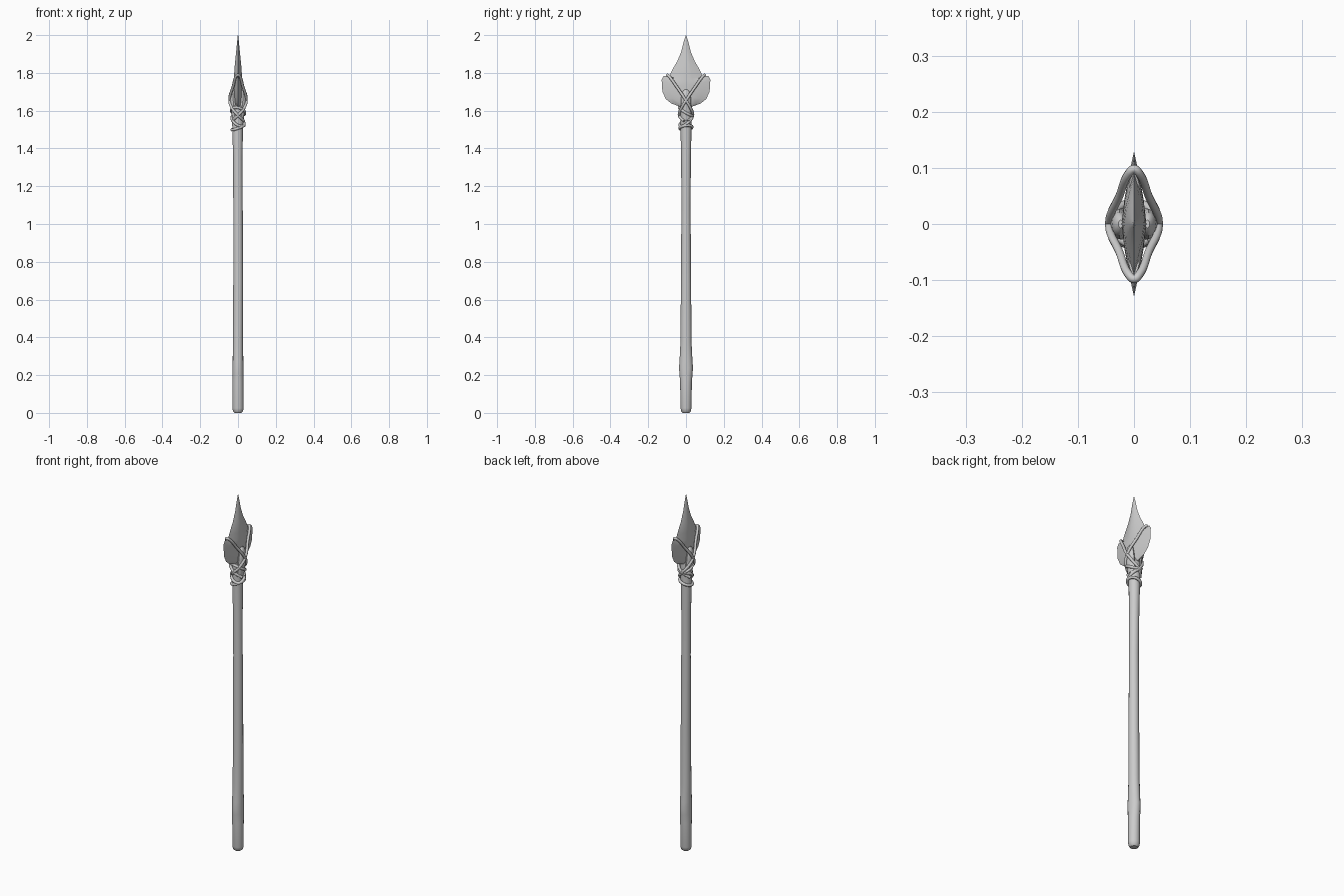
import bpy, bmesh, math

if "Cube" in bpy.data.objects:
    bpy.data.objects.remove(bpy.data.objects["Cube"])


def finish(name, bm, angle=40):
    bmesh.ops.recalc_face_normals(bm, faces=bm.faces)
    me = bpy.data.meshes.new(name)
    bm.to_mesh(me)
    bm.free()
    ob = bpy.data.objects.new(name, me)
    bpy.context.collection.objects.link(ob)
    bpy.ops.object.select_all(action='DESELECT')
    ob.select_set(True)
    bpy.context.view_layer.objects.active = ob
    bpy.ops.object.shade_smooth_by_angle(angle=math.radians(angle))
    return ob


def loft(name, rings, sides=16):
    """rings: (x, y, z, radius_x, radius_y)"""
    bm = bmesh.new()
    loops = []
    for x, y, z, rx, ry in rings:
        loops.append([bm.verts.new((x + rx * math.cos(a), y + ry * math.sin(a), z))
                      for a in (2 * math.pi * i / sides for i in range(sides))])
    for a, b in zip(loops, loops[1:]):
        for i in range(sides):
            j = (i + 1) % sides
            bm.faces.new((a[i], a[j], b[j], b[i]))
    bm.faces.new(loops[0])
    bm.faces.new(loops[-1])
    return finish(name, bm)


def cord(name, points, closed=False, radius=0.0075):
    cu = bpy.data.curves.new(name, 'CURVE')
    cu.dimensions = '3D'
    cu.bevel_depth = radius
    cu.bevel_resolution = 2
    cu.resolution_u = 5
    cu.use_fill_caps = True
    sp = cu.splines.new('BEZIER')
    sp.bezier_points.add(len(points) - 1)
    for bp, p in zip(sp.bezier_points, points):
        bp.co = p
        bp.handle_left_type = bp.handle_right_type = 'AUTO'
    sp.use_cyclic_u = closed
    ob = bpy.data.objects.new(name, cu)
    bpy.context.collection.objects.link(ob)
    return ob


# Wooden shaft with a rounded butt and a swollen grip
loft("shaft", [
    (0, 0, 0.0, 0.018, 0.018), (0, 0, 0.007, 0.026, 0.025), (0, 0, 0.025, 0.030, 0.029),
    (0, 0, 0.16, 0.029, 0.031), (0, 0, 0.21, 0.029, 0.035), (0, 0, 0.24, 0.029, 0.037),
    (0, 0, 0.28, 0.028, 0.034), (0, 0, 0.38, 0.027, 0.029), (0.001, 0, 0.7, 0.026, 0.027),
    (0, 0, 1.1, 0.025, 0.024), (-0.001, 0, 1.35, 0.025, 0.026), (-0.002, 0, 1.5, 0.028, 0.029),
    (-0.001, 0, 1.58, 0.031, 0.030), (0, 0, 1.63, 0.034, 0.029)])

# Two prongs of the split shaft end gripping the blade
for s, side in ((1, "right"), (-1, "left")):
    loft("prong_" + side, [
        (s * 0.014, 0, 1.54, 0.014, 0.024), (s * 0.022, 0, 1.62, 0.018, 0.028),
        (s * 0.026, 0, 1.66, 0.017, 0.027), (s * 0.026, 0, 1.69, 0.013, 0.022),
        (s * 0.025, 0, 1.705, 0.009, 0.015), (s * 0.024, 0, 1.712, 0.004, 0.007)], 12)

# Stone blade: rows of (centre z, edge z, half width, half thickness)
rows = [(2.0, 1.997, 0.002, 0.001), (1.97, 1.965, 0.012, 0.004), (1.92, 1.91, 0.026, 0.009),
        (1.87, 1.86, 0.047, 0.014), (1.83, 1.825, 0.068, 0.018), (1.80, 1.80, 0.081, 0.020),
        (1.775, 1.772, 0.090, 0.021), (1.755, 1.783, 0.104, 0.022), (1.745, 1.783, 0.119, 0.022),
        (1.73, 1.765, 0.129, 0.022), (1.70, 1.70, 0.125, 0.021), (1.67, 1.662, 0.107, 0.020),
        (1.64, 1.638, 0.078, 0.018), (1.615, 1.625, 0.040, 0.014), (1.60, 1.615, 0.012, 0.006)]
us = [-1, -0.7, -0.35, 0, 0.35, 0.7, 1, 0.7, 0.35, 0, -0.35, -0.7]
bm = bmesh.new()
loops = []
for zc, ze, w, t in rows:
    loop = []
    for k, u in enumerate(us):
        side = 1 if k < 7 else -1
        x = side * t * (1 - abs(u) ** 1.4)
        loop.append(bm.verts.new((x, u * w, zc + (ze - zc) * u * u)))
    loops.append(loop)
for a, b in zip(loops, loops[1:]):
    for i in range(len(us)):
        j = (i + 1) % len(us)
        bm.faces.new((a[i], a[j], b[j], b[i]))
bm.faces.new(loops[0])
bm.faces.new(loops[-1])
finish("blade", bm)

# Lashing: crossed cords hooked in the blade notches and tied down to the shaft
for s in (1, -1):
    arms = []
    for t in (1, -1):
        arms.append([(t * 0.026, s * 0.050, 1.728), (t * 0.044, s * 0.004, 1.660),
                     (t * 0.033, -s * 0.024, 1.615), (0, -s * 0.036, 1.575),
                     (-t * 0.032, -s * 0.010, 1.545)])
    path = arms[0][::-1] + [(0.008, s * 0.092, 1.785), (0, s * 0.098, 1.789),
                            (-0.008, s * 0.092, 1.785)] + arms[1]
    cord("cross_cord_front" if s < 0 else "cross_cord_back", path)

# Tilted cord rings around the neck
for n, (z, r, tilt, phase) in enumerate([(1.51, 0.033, 0.012, 0.3), (1.545, 0.033, 0.028, 2.2),
                                         (1.595, 0.036, 0.022, 4.4)]):
    ring = [(r * math.cos(a), r * math.sin(a), z + tilt * math.cos(a - phase))
            for a in (2 * math.pi * i / 8 for i in range(8))]
    cord("neck_cord_%d" % (n + 1), ring, closed=True)
